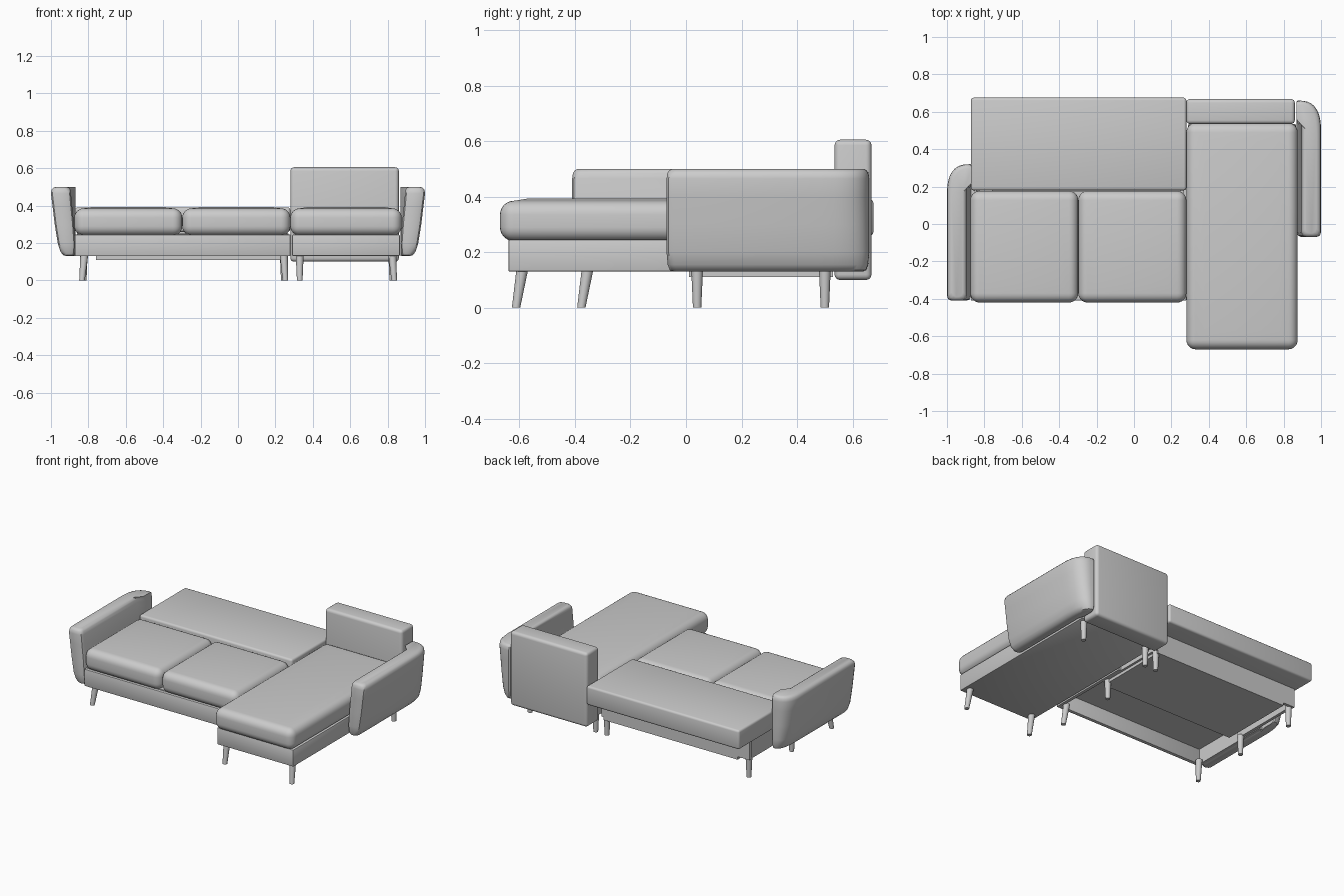
import bpy, bmesh, math
from mathutils import Vector

if "Cube" in bpy.data.objects:
    bpy.data.objects.remove(bpy.data.objects["Cube"])


def finish(name, bm):
    bmesh.ops.recalc_face_normals(bm, faces=bm.faces)
    me = bpy.data.meshes.new(name)
    bm.to_mesh(me)
    bm.free()
    ob = bpy.data.objects.new(name, me)
    bpy.context.collection.objects.link(ob)
    return ob


def box(name, x, y, z, r=0.0, seg=3, crown=0.0):
    """Box from (min, max) ranges, with rounded edges and an optional crowned top."""
    bm = bmesh.new()
    bmesh.ops.create_cube(bm, size=1)
    for v in bm.verts:
        v.co = [a[0] + (c + 0.5) * (a[1] - a[0]) for a, c in zip((x, y, z), v.co)]
    if r:
        bmesh.ops.bevel(bm, geom=bm.edges[:], offset=r, segments=seg,
                        profile=0.5, affect='EDGES')
    if crown:
        bm.normal_update()
        top = max(bm.faces, key=lambda f: f.calc_center_median().z + f.calc_area())
        bmesh.ops.inset_region(bm, faces=[top], thickness=0.07, depth=crown)
    return finish(name, bm)


def leg(name, top, foot, z):
    """Tapered round leg leaning from its foot to its top centre."""
    bm = bmesh.new()
    bmesh.ops.create_cone(bm, cap_ends=True, segments=20, radius1=0.015,
                          radius2=0.021, depth=1)
    for v in bm.verts:
        t = v.co.z + 0.5
        c = Vector(foot).lerp(Vector(top), t)
        v.co = (v.co.x + c.x, v.co.y + c.y, t * z)
    return finish(name, bm)


def arm(name, side, y0, y1):
    """Flared armrest lofted from plan outlines; it wraps inward at the back."""
    # height, outer x, inner x, end shrink
    levels = [(.130, .915, .885, .025), (.135, .935, .875, .012), (.155, .950, .871, .004),
              (.20, .964, .870, 0), (.30, .980, .877, 0), (.40, .992, .887, 0),
              (.465, 1.0, .893, 0), (.485, .997, .896, .003), (.495, .988, .903, .01),
              (.50, .975, .915, .02)]
    bm = bmesh.new()
    rings = []
    n = 10
    for z, o, i, e in levels:
        f, b, c = y0 + e, y1 - e, 0.025
        pts = [(i, f + c), (i + c * .3, f + c * .3), (i + c, f),
               (o - c, f), (o - c * .3, f + c * .3), (o, f + c)]
        # rounded outer back corner
        for k in range(n + 1):
            a = math.pi / 2 * k / n
            pts.append((.875 + (o - .875) * math.cos(a) ** .75,
                        b - .17 + .17 * math.sin(a) ** .75))
        # inward return
        pts += [(.868, b - .008), (.868, b - .08), (i, b - .13)]
        rings.append([bm.verts.new((side * px, py, z)) for px, py in pts])
    for a, b in zip(rings, rings[1:]):
        m = len(a)
        for k in range(m):
            bm.faces.new((a[k], a[(k + 1) % m], b[(k + 1) % m], b[k]))
    bm.faces.new(rings[0])
    bm.faces.new(rings[-1])
    return finish(name, bm)


# Armrests
arm("left_armrest", -1, -.41, .32)
arm("right_armrest", 1, -.07, .66)

# Seat cushions
box("left_seat_cushion", (-.875, -.298), (-.42, .177), (.24, .385), .05, 6, .008)
box("middle_seat_cushion", (-.298, .28), (-.42, .177), (.24, .385), .05, 6, .008)
box("chaise_cushion", (.28, .875), (-.67, .54), (.24, .385), .05, 6, .008)

# Folded-down back pad and upright chaise backrest
box("folded_back_pad", (-.872, .28), (.18, .675), (.26, .39), .014)
box("chaise_backrest", (.28, .86), (.535, .668), (.10, .605), .02, 4)

# Chaise base
box("chaise_base", (.29, .865), (-.64, .535), (.13, .245), .006, 2)

# Open-bottomed main base
box("main_front_panel", (-.872, .28), (-.41, -.385), (.13, .245), .004, 2)
box("main_left_panel", (-.872, -.85), (-.39, .19), (.13, .245))
box("main_right_panel", (.26, .282), (-.39, .19), (.13, .245))
box("seat_deck", (-.86, .27), (-.39, .175), (.235, .25))

# Pull-out bed frame
box("slide_back_panel", (-.85, .265), (.51, .53), (.13, .265))
box("slide_front_rail", (-.76, .25), (.01, .03), (.11, .20))
box("slide_bottom_board", (-.76, .25), (.01, .53), (.11, .13))
for n, x in (("left", -.845), ("right", .245)):
    box(f"slide_{n}_rail", (x, x + .02), (.01, .52), (.13, .262))

# Leaning front legs: main pair, then chaise pair
for n, x, y, lean in (("main_left", -.822, -.355, -.012), ("main_right", .245, -.355, .008),
                      ("chaise_left", .33, -.59, 0), ("chaise_right", .825, -.59, .01)):
    leg(n + "_front_leg", (x, y, 0), (x + lean, y - .022, 0), .135)

# Straight rear legs
for n, x, y in (("main_left_middle", -.825, .04), ("main_right_middle", .245, .04),
                ("main_left_rear", -.825, .5), ("main_right_rear", .245, .5),
                ("chaise_left_rear", .33, .5), ("chaise_right_rear", .825, .5)):
    leg(n + "_leg", (x, y, 0), (x, y, 0), .135)

# Smooth shading with sharp corners kept
for ob in bpy.context.collection.objects:
    ob.select_set(True)
    bpy.context.view_layer.objects.active = ob
bpy.ops.object.shade_smooth_by_angle(angle=math.radians(40))
